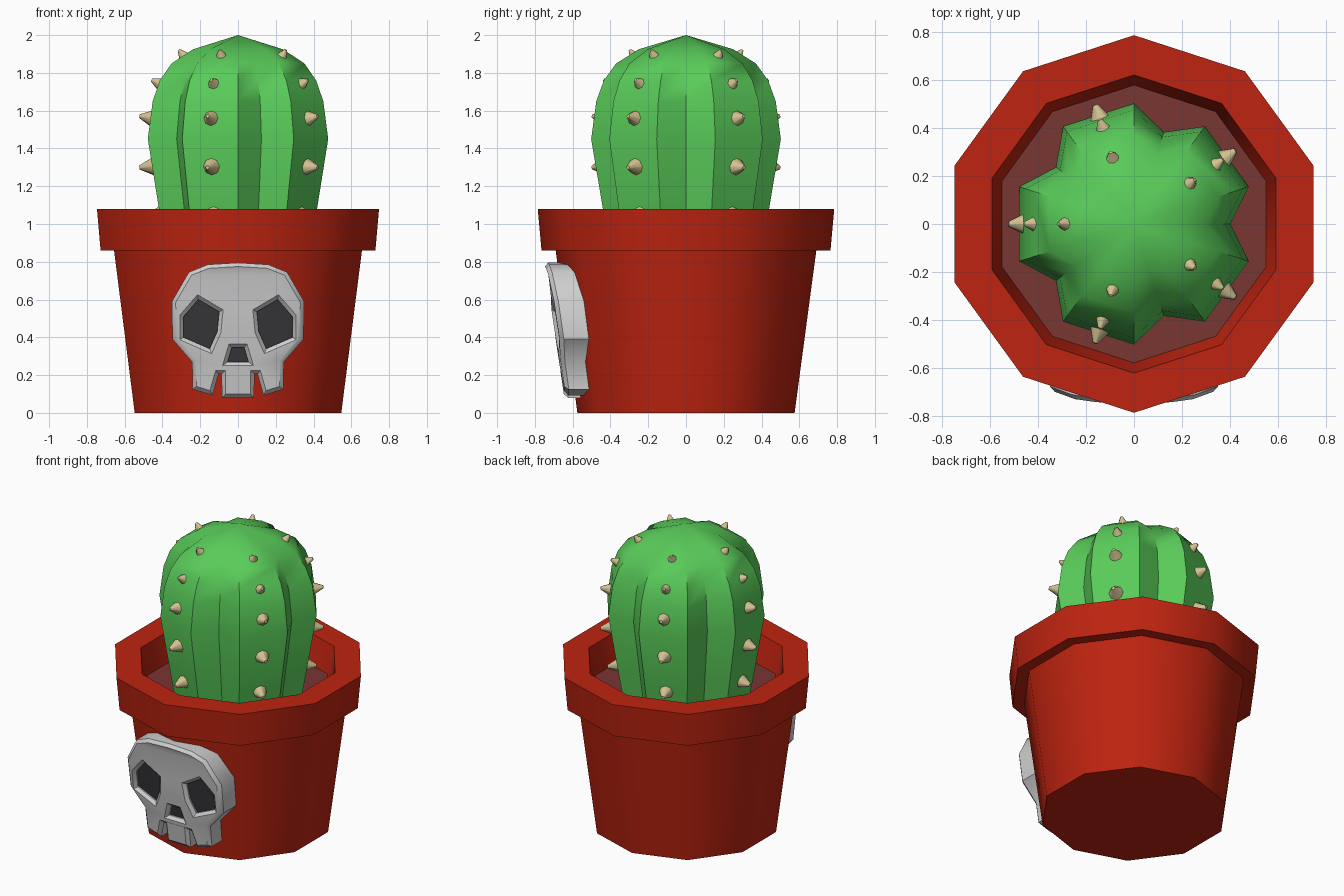
import bpy, bmesh, math
from mathutils import Vector

if "Cube" in bpy.data.objects:
    bpy.data.objects.remove(bpy.data.objects["Cube"])


def mat(name, rgb):
    m = bpy.data.materials.new(name)
    m.diffuse_color = (*rgb, 1)
    m.use_nodes = True
    m.node_tree.nodes["Principled BSDF"].inputs["Base Color"].default_value = m.diffuse_color
    return m


RED = mat("pot red", (0.51, 0.017, 0.005))
SOIL = mat("soil brown", (0.19, 0.037, 0.031))
GREEN = mat("cactus green", (0.10, 0.60, 0.10))
CREAM = mat("spine cream", (0.65, 0.54, 0.28))
BONE = mat("skull grey", (0.62, 0.62, 0.62))
DARK = mat("socket dark", (0.04, 0.04, 0.046))


def finish(name, bm, material, angle):
    bmesh.ops.remove_doubles(bm, verts=bm.verts, dist=0.0005)
    bmesh.ops.recalc_face_normals(bm, faces=bm.faces)
    me = bpy.data.meshes.new(name)
    bm.to_mesh(me)
    bm.free()
    me.materials.clear()
    me.materials.append(material)
    ob = bpy.data.objects.new(name, me)
    bpy.context.collection.objects.link(ob)
    bpy.ops.object.select_all(action='DESELECT')
    ob.select_set(True)
    bpy.context.view_layer.objects.active = ob
    bpy.ops.object.shade_smooth_by_angle(angle=math.radians(angle))
    return ob


def loft(name, section, profile, material, angle):
    """Scale a unit cross-section (angle, radius) along (radius, z) rings."""
    bm = bmesh.new()
    rings = [[bm.verts.new((r * s * math.cos(a), r * s * math.sin(a), z))
              for a, s in section] for r, z in profile]
    n = len(section)
    for lo, hi in zip(rings, rings[1:]):
        for i in range(n):
            j = (i + 1) % n
            bm.faces.new((lo[i], lo[j], hi[j], hi[i]))
    bm.faces.new(rings[0][::-1])
    if profile[-1][0] > 0:
        bm.faces.new(rings[-1])
    return finish(name, bm, material, angle)


# Ten-sided pot with overhanging rim, and the soil inside
ten = [(math.radians(90 + 36 * i), 1) for i in range(10)]
loft("pot", ten, [(0.575, 0), (0.69, 0.86), (0.765, 0.86), (0.785, 1.08),
                  (0.62, 1.08), (0.575, 0.89)], RED, 40)
loft("soil", ten, [(0.57, 0.87), (0.578, 0.90)], SOIL, 30)

# Cactus with five wide ribs
ribs = []
for k in range(5):
    for deg, s in ((-18, 1), (18, 1), (36, 0.8)):
        ribs.append((math.radians(180 + 72 * k + deg), s))
loft("cactus", ribs, [(0.405, 0.88), (0.44, 1.08), (0.502, 1.45), (0.475, 1.65),
                      (0.435, 1.76), (0.37, 1.85), (0.25, 1.925), (0, 2.0)], GREEN, 50)

# Spines: a column of blunt cones on every rib (z, distance, tilt, size)
bm = bmesh.new()
for k in range(5):
    a = math.radians(180 + 72 * k)
    for z, d, tilt, r in ((1.885, 0.285, 52, 0.037), (1.74, 0.41, 25, 0.042),
                          (1.56, 0.46, 10, 0.050), (1.305, 0.455, -5, 0.054),
                          (1.05, 0.412, -8, 0.054)):
        t = math.radians(tilt)
        n = Vector((math.cos(a) * math.cos(t), math.sin(a) * math.cos(t), math.sin(t)))
        vs = bmesh.ops.create_cone(bm, cap_ends=True, segments=8, radius1=r,
                                   radius2=r * 0.2, depth=r * 1.6)["verts"]
        q = n.to_track_quat('Z', 'Y')
        p = Vector((d * math.cos(a), d * math.sin(a), z)) + n * r * 0.45
        for v in vs:
            v.co = q @ v.co + p
finish("spines", bm, CREAM, 50)


def plate(name, loops, material, extrude, bevel, depth):
    """Fill 2D loops (with holes), thicken, and lean along the pot front."""
    cu = bpy.data.curves.new(name + "_curve", 'CURVE')
    cu.dimensions = '2D'
    cu.fill_mode = 'BOTH'
    cu.extrude, cu.bevel_depth, cu.offset = extrude, bevel, -bevel
    cu.bevel_resolution = 0
    for pts in loops:
        sp = cu.splines.new('POLY')
        sp.points.add(len(pts) - 1)
        for p, (x, z) in zip(sp.points, pts):
            p.co = (x, z, 0, 1)
        sp.use_cyclic_u = True
    tmp = bpy.data.objects.new(name + "_curve", cu)
    bpy.context.collection.objects.link(tmp)
    bpy.context.view_layer.update()
    dg = bpy.context.evaluated_depsgraph_get()
    me = bpy.data.meshes.new_from_object(tmp.evaluated_get(dg))
    bpy.data.objects.remove(tmp)
    bm = bmesh.new()
    bm.from_mesh(me)
    for v in bm.verts:
        x, z, w = v.co
        front = -(0.645 + 0.147 * (z - 0.08)) + 0.2 * x * x
        v.co = (x, front + depth + (extrude + bevel - w), z)
    for f in bm.faces:
        f.material_index = 0
    return finish(name, bm, material, 40)


def mirror(pts):
    return [(-x, z) for x, z in reversed(pts)]


# Skull badge on the front, with eye and nose holes
half = [(0.085, 0.08), (0.087, 0.205), (0.103, 0.205), (0.135, 0.093), (0.24, 0.125),
        (0.243, 0.27), (0.347, 0.39), (0.35, 0.59), (0.26, 0.745), (0.16, 0.785)]
eye = [(0.10, 0.535), (0.11, 0.43), (0.15, 0.34), (0.288, 0.40), (0.288, 0.51), (0.21, 0.60)]
nose = [(-0.055, 0.27), (0.055, 0.27), (0.033, 0.345), (-0.033, 0.345)]
holes = [eye, mirror(eye), nose]
plate("skull", [half + [(0, 0.795)] + mirror(half)] + holes, BONE, 0.08, 0.02, 0)


def grow(pts, k=1.05):
    cx = sum(p[0] for p in pts) / len(pts)
    cz = sum(p[1] for p in pts) / len(pts)
    return [(cx + (x - cx) * k, cz + (z - cz) * k) for x, z in pts]


# Dark floors set back inside the eye and nose holes
plate("eye_and_nose_sockets", [grow(h) for h in holes], DARK, 0.004, 0, 0.03)
